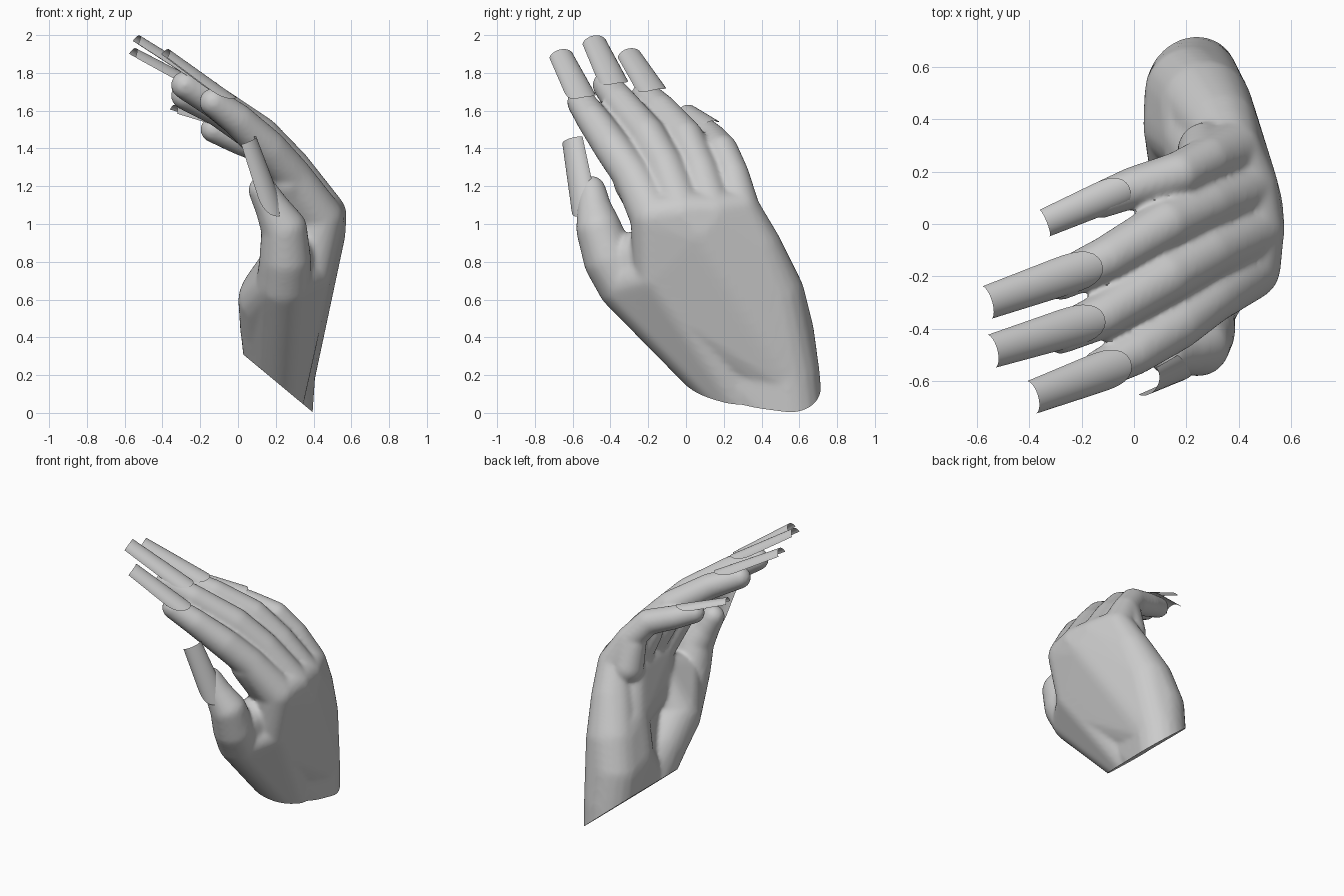
import bpy, bmesh, math
from mathutils import Vector

if "Cube" in bpy.data.objects:
    bpy.data.objects.remove(bpy.data.objects["Cube"])

# unit sphere directions, used for every rounded hull
u = bmesh.new()
bmesh.ops.create_icosphere(u, subdivisions=3, radius=1)
DIRS = [v.co.copy() for v in u.verts]
u.free()
flesh = bmesh.new()


def hull(*balls):
    """Convex skin around balls given as (x, y, z, r)."""
    b = bmesh.new()
    for x, y, z, r in balls:
        for d in DIRS:
            b.verts.new(Vector((x, y, z)) + d * r)
    bmesh.ops.convex_hull(b, input=b.verts[:])
    bmesh.ops.delete(b, geom=[v for v in b.verts if not v.link_faces], context='VERTS')
    bmesh.ops.recalc_face_normals(b, faces=b.faces[:])
    me = bpy.data.meshes.new("tmp")
    b.to_mesh(me)
    b.free()
    flesh.from_mesh(me)
    bpy.data.meshes.remove(me)


def chain(balls):
    for a, b in zip(balls, balls[1:]):
        hull(a, b)


def add_object(name, bm, angle):
    me = bpy.data.meshes.new(name)
    bm.to_mesh(me)
    bm.free()
    ob = bpy.data.objects.new(name, me)
    bpy.context.collection.objects.link(ob)
    bpy.ops.object.select_all(action='DESELECT')
    ob.select_set(True)
    bpy.context.view_layer.objects.active = ob
    if angle:
        bpy.ops.object.shade_smooth_by_angle(angle=math.radians(angle))
    return ob


# fingers: knuckle, mid segment, middle joint, end joint, tip
fingers = {
    "index": [(.43, -.165, 1.03, .13), (.29, -.28, 1.25, .104), (.16, -.385, 1.40, .1),
              (.0, -.49, 1.55, .088), (-.13, -.555, 1.645, .076)],
    "middle": [(.45, -.02, 1.05, .125), (.28, -.11, 1.30, .104), (.12, -.205, 1.47, .1),
               (-.12, -.35, 1.645, .088), (-.28, -.42, 1.735, .076)],
    "ring": [(.43, .14, 1.05, .12), (.28, .075, 1.28, .1), (.12, .0, 1.455, .096),
             (-.10, -.13, 1.60, .087), (-.28, -.215, 1.68, .076)],
    "little": [(.375, .28, 1.07, .115), (.28, .245, 1.26, .09), (.17, .19, 1.39, .087),
               (.0, .14, 1.45, .08), (-.13, .09, 1.50, .07)],
}
for f in fingers.values():
    chain(f)
knuckles = [f[0] for f in fingers.values()]

# wrist (runs past the slanted cut), heel of the palm, back of the hand
wrist_a, wrist_b = (.20, .33, .0, .135), (.22, .565, -.1, .17)
mid_a, mid_b = (.21, .20, .27, .15), (.23, .53, .2, .18)
heel_a, heel_b = (.22, .50, .42, .18), (.27, .45, .62, .18)
pad_a, pad_b = (.20, .37, .48, .165), (.26, .31, .74, .15)
side, inner = (.37, -.16, .72, .12), (.31, .0, .52, .14)
hull(wrist_a, wrist_b, mid_a, mid_b)
hull(mid_a, mid_b, heel_a, heel_b, pad_a)
hull(heel_a, heel_b, pad_a, pad_b)
hull(mid_a, mid_b, heel_b, side, inner, (.335, .37, .87, .14), (.44, .06, .95, .13), *knuckles)

# cushion at the roots of the fingers
hull((.33, -.12, 1.02, .12), (.31, .2, 1.02, .12), pad_b, (.30, -.05, .82, .14))
for f in fingers.values():
    (x, y, z, r), (p, q, s, t) = f[0], f[1]
    hull((x - .1, y, z, .11), (p - .025, q, s - .03, t), f[1])

# thumb, thumb mound and the web to the index finger
thumb = [(.18, .02, .45, .17), (.24, -.325, .68, .145), (.25, -.405, .81, .138),
         (.245, -.46, .97, .122), (.185, -.485, 1.08, .093), (.13, -.50, 1.18, .076)]
chain(thumb)
hull(thumb[0], thumb[1], (.17, -.12, .60, .17), mid_a)
hull(wrist_a, mid_a, thumb[0], thumb[1], side, inner)
hull(thumb[1], (.18, -.13, .62, .17), (.26, -.33, .82, .12), (.32, -.12, .88, .13))

# fuse and soften the skin
raw = add_object("hand_raw", flesh, None)
m = raw.modifiers.new("fuse", 'REMESH')
m.mode = 'VOXEL'
m.voxel_size = 0.013
m = raw.modifiers.new("soften", 'SMOOTH')
m.factor = 0.5
m.iterations = 10
dg = bpy.context.evaluated_depsgraph_get()
fused = bpy.data.meshes.new_from_object(raw.evaluated_get(dg))
bpy.data.objects.remove(raw)

# slanted flat cut at the wrist
bm = bmesh.new()
bm.from_mesh(fused)
bpy.data.meshes.remove(fused)
bmesh.ops.bisect_plane(bm, geom=bm.verts[:] + bm.edges[:] + bm.faces[:],
                       plane_co=(.4, .5, .0), plane_no=(-.64, 0, -.77), clear_outer=True)
bmesh.ops.holes_fill(bm, edges=[e for e in bm.edges if e.is_boundary], sides=0)
add_object("hand", bm, 45)


def nail(name, base, tip, up, w0, w1):
    """Long thin C-curved nail with a rounded root and a square open end."""
    base, tip = Vector(base), Vector(tip)
    d = (tip - base).normalized()
    up = Vector(up)
    up = (up - d * up.dot(d)).normalized()
    across = d.cross(up)
    b = bmesh.new()
    rows = []
    for t in [.003, .015, .04, .08, .13, .19, .26, .34, .5, .75, 1]:
        span = math.sqrt(1 - (1 - t / .34) ** 2) if t < .34 else 1
        w = w0 + (w1 - w0) * t
        row = []
        for i in range(15):
            a = math.radians(80) * span * (i / 7 - 1)
            row.append(b.verts.new(base + (tip - base) * t + across * (w * math.sin(a))
                                   - up * (.8 * w * (1 - math.cos(a)))))
        rows.append(row)
    for r, s in zip(rows, rows[1:]):
        for i in range(14):
            b.faces.new((r[i], r[i + 1], s[i + 1], s[i]))
    bmesh.ops.recalc_face_normals(b, faces=b.faces[:])
    if sum(f.normal.dot(up) for f in b.faces) < 0:
        bmesh.ops.reverse_faces(b, faces=b.faces[:])
    add_object(name, b, 40)


# nails
UP = (.5, 0, .86)
nail("index_nail", (-.01, -.53, 1.672), (-.365, -.66, 1.925), UP, .082, .066)
nail("middle_nail", (-.11, -.36, 1.745), (-.52, -.485, 1.998), UP, .082, .066)
nail("ring_nail", (-.12, -.155, 1.712), (-.54, -.30, 1.93), UP, .082, .066)
nail("little_nail", (-.015, .135, 1.545), (-.33, .0, 1.63), UP, .07, .056)
nail("thumb_nail", (.235, -.56, 1.045), (.085, -.625, 1.45), (.8, -.6, .2), .084, .066)
